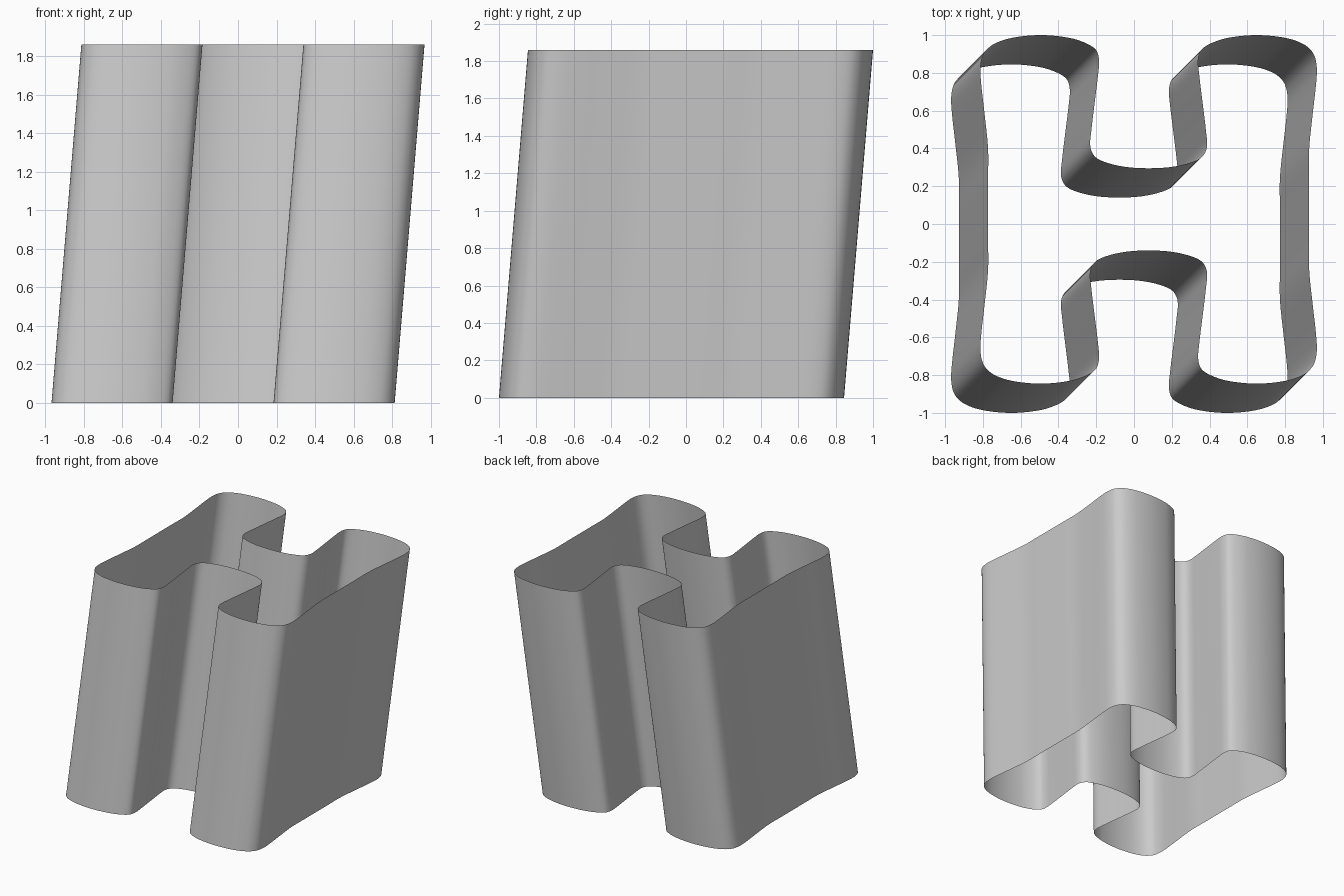
import bpy
import bmesh
from mathutils import Vector

cube = bpy.data.objects.get("Cube")
if cube:
    bpy.data.objects.remove(cube, do_unlink=True)

HEIGHT = 1.86
LEAN = 0.0775      # half of the sideways shift between bottom and top
STEPS = 5          # spline subdivisions per profile point

# One quarter of the outline, from the side wall round the lobe into the notch
QUARTER = [(.85, 0), (.85, .16), (.85, .32), (.868, .5), (.886, .66), (.89, .753),
           (.873, .823), (.823, .873), (.723, .908), (.57, .9225),
           (.42, .908), (.328, .878), (.278, .843), (.2625, .79),
           (.268, .71), (.285, .57), (.303, .42), (.3085, .33),
           (.283, .278), (.2225, .2475), (.12, .2245), (0, .2175)]


def full_outline():
    """Mirror the quarter into a closed counter-clockwise loop."""
    half = QUARTER + [(-x, y) for x, y in reversed(QUARTER[:-1])]
    return half + [(x, -y) for x, y in reversed(half[1:-1])]


def smooth_loop(points):
    """Closed Catmull-Rom spline with tangents scaled to the point spacing."""
    pts = [Vector(p) for p in points]
    n = len(pts)
    gaps = [(pts[(i + 1) % n] - pts[i]).length for i in range(n)]
    tangents = [(pts[(i + 1) % n] - pts[i - 1]) / (gaps[i] + gaps[i - 1]) for i in range(n)]
    result = []
    for i in range(n):
        a, b = pts[i], pts[(i + 1) % n]
        ta, tb = tangents[i] * gaps[i], tangents[(i + 1) % n] * gaps[i]
        for s in range(STEPS):
            t = s / STEPS
            result.append(a * (2*t**3 - 3*t**2 + 1) + ta * (t**3 - 2*t**2 + t)
                          + b * (3*t**2 - 2*t**3) + tb * (t**3 - t**2))
    return result


# Leaning open-ended wall
loop = smooth_loop(full_outline())
bm = bmesh.new()
bottom = [bm.verts.new((p.x - LEAN, p.y - LEAN, 0)) for p in loop]
top = [bm.verts.new((p.x + LEAN, p.y + LEAN, HEIGHT)) for p in loop]
for i in range(len(loop)):
    j = (i + 1) % len(loop)
    face = bm.faces.new((bottom[i], bottom[j], top[j], top[i]))
    face.smooth = True
mesh = bpy.data.meshes.new("leaning_wall")
bm.to_mesh(mesh)
bm.free()
wall = bpy.data.objects.new("leaning_wall", mesh)
bpy.context.collection.objects.link(wall)

# Plain grey
grey = bpy.data.materials.new("light_grey")
grey.use_nodes = True
colour = (0.6, 0.6, 0.6, 1)
grey.diffuse_color = colour
grey.node_tree.nodes["Principled BSDF"].inputs["Base Color"].default_value = colour
mesh.materials.append(grey)
